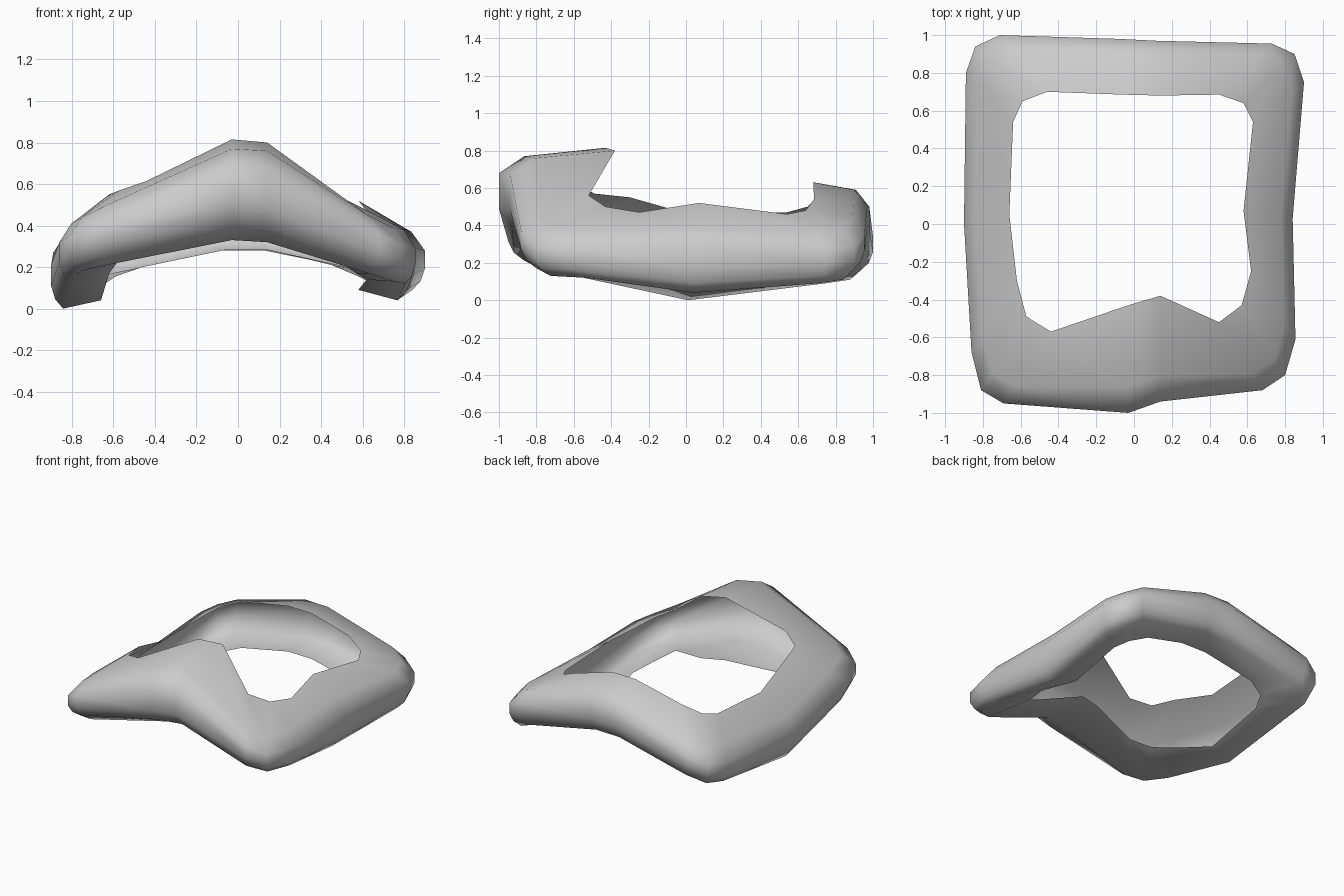
import bpy, bmesh
from mathutils import Vector

# Stations round the frame: inner x, y, outer x, y,
# then heights: inner top edge, shoulder, outer bottom, inner bottom edge
STATIONS = [
    (0.14, -0.38, 0.14, -0.94, .80, .76, .32, .33),      # front peak
    (0.45, -0.52, 0.68, -0.88, .56, .45, .17, .25),      # front right corner
    (0.57, -0.43, 0.80, -0.80, .50, .39, .13, .17),
    (0.62, -0.25, 0.855, -0.61, .47, .38, .12, .14),
    (0.58, 0.07, 0.84, 0.03, .52, .39, .04, .09),        # right side
    (0.63, 0.54, 0.90, 0.75, .46, .37, .09, .13),        # back right corner
    (0.58, 0.64, 0.85, 0.90, .48, .38, .11, .155),
    (0.45, 0.685, 0.73, 0.955, .54, .44, .17, .21),
    (0.14, 0.68, 0.12, 0.97, .63, .59, .28, .285),       # back
    (-0.06, 0.685, -0.08, 0.98, .63, .59, .28, .285),
    (-0.46, 0.70, -0.71, 1.00, .55, .43, .16, .20),      # back left corner
    (-0.59, 0.65, -0.84, 0.94, .50, .38, .11, .155),
    (-0.64, 0.54, -0.89, 0.80, .47, .36, .09, .12),
    (-0.66, 0.05, -0.90, 0.00, .45, .30, .00, .04),      # left side
    (-0.62, -0.30, -0.86, -0.68, .55, .41, .13, .17),    # front left corner
    (-0.57, -0.49, -0.81, -0.88, .57, .44, .18, .24),
    (-0.44, -0.57, -0.69, -0.95, .615, .50, .21, .29),
    (-0.03, -0.43, -0.03, -1.00, .815, .77, .33, .34),   # front peak
]


def section(ix, iy, ox, oy, top, shoulder, low, inner_low):
    """C-shaped section, open towards the middle of the ring."""
    h = shoulder - low
    profile = [(1, top), (.24, shoulder), (0, shoulder - .09), (0, low + .36 * h),
               (.27 * h, low + .15 * h), (.8 * h, low), (1, inner_low)]
    inner, outer = Vector((ix, iy)), Vector((ox, oy))
    return [(*outer.lerp(inner, t), z) for t, z in profile]


# Open shell: sections bridged into a closed ring
bm = bmesh.new()
rings = [[bm.verts.new(p) for p in section(*s)] for s in STATIONS]
for a, b in zip(rings, rings[1:] + rings[:1]):
    for i in range(len(a) - 1):
        bm.faces.new((a[i], a[i + 1], b[i + 1], b[i]))
for f in bm.faces:
    f.smooth = True
bmesh.ops.recalc_face_normals(bm, faces=bm.faces[:])
top_face = next(f for f in bm.faces if rings[0][0] in f.verts)
if top_face.normal.z < 0:
    bmesh.ops.reverse_faces(bm, faces=bm.faces[:])

mesh = bpy.data.meshes.new("collar_shell")
bm.to_mesh(mesh)
bm.free()
bpy.context.collection.objects.link(bpy.data.objects.new("collar_shell", mesh))
